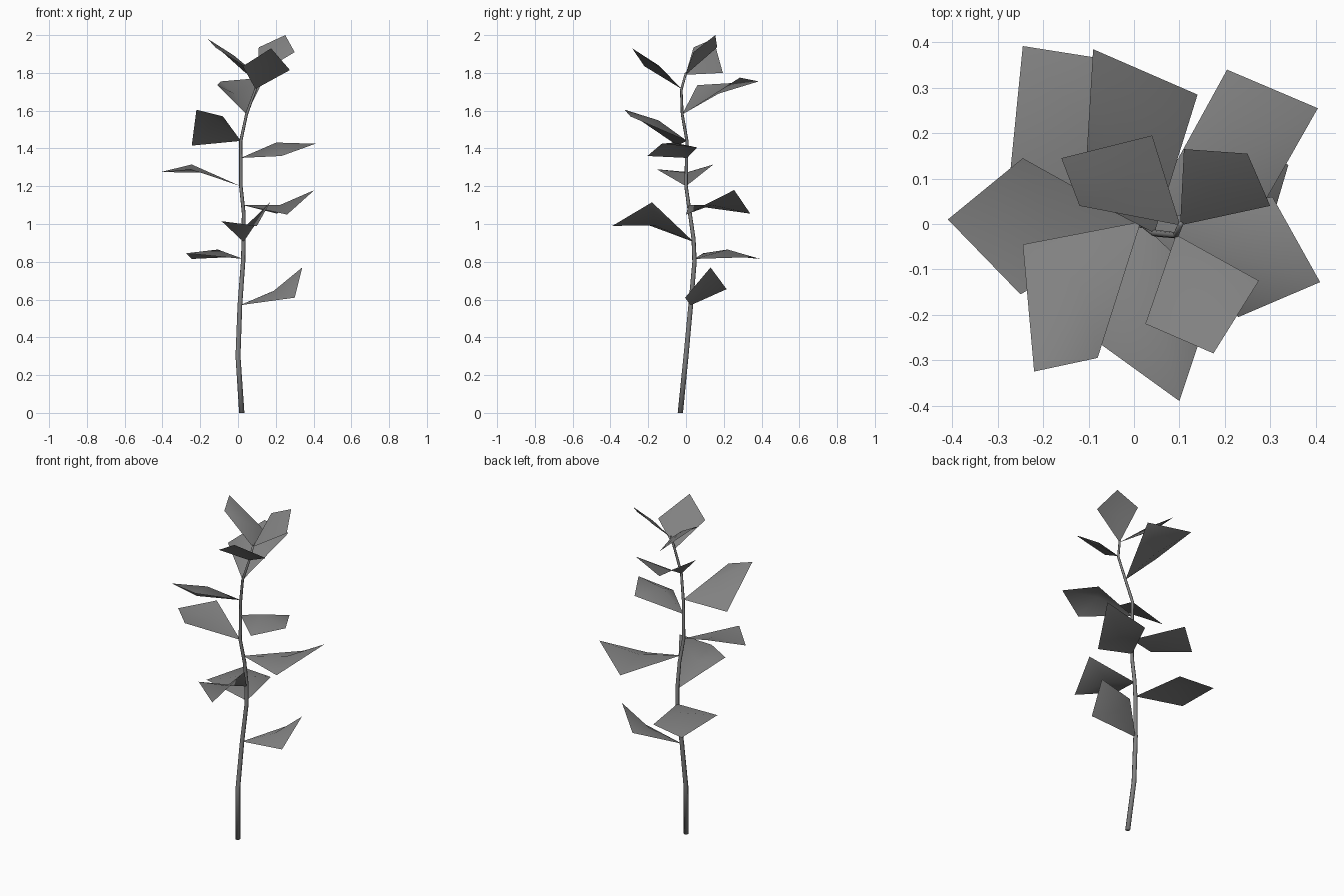
import bpy
import bmesh
from mathutils import Vector

cube = bpy.data.objects.get("Cube")
if cube:
    bpy.data.objects.remove(cube, do_unlink=True)


def make_material(name, color):
    material = bpy.data.materials.new(name)
    material.use_nodes = True
    material.diffuse_color = color
    shader = material.node_tree.nodes["Principled BSDF"]
    shader.inputs["Base Color"].default_value = color
    shader.inputs["Roughness"].default_value = 0.8
    return material


plant_grey = make_material("plant grey", (0.22, 0.22, 0.22, 1))

# Centre line of the stem, from the ground to the crown
STEM = [Vector(p) for p in (
    (.02, -.03, 0), (0, 0, .3), (.01, .025, .57), (.027, .045, .8),
    (.03, .04, .92), (.03, .02, 1.06), (.015, 0, 1.2), (.015, .005, 1.44),
    (.045, -.02, 1.58), (.092, -.025, 1.71), (.103, 0, 1.8))]


def stem_point(height):
    """Point on the stem's centre line at the given height."""
    for low, high in zip(STEM, STEM[1:]):
        if height <= high.z:
            return low.lerp(high, (height - low.z) / (high.z - low.z))
    return STEM[-1].copy()


def build_stem():
    """Thin tapering tube swept along the centre line."""
    sides, rings = 8, []
    bm = bmesh.new()
    for index, centre in enumerate(STEM):
        taper = index / (len(STEM) - 1)
        matrix_radius = 0.014 * (1 - taper) + 0.006 * taper
        before = STEM[max(index - 1, 0)]
        after = STEM[min(index + 1, len(STEM) - 1)]
        turn = Vector((0, 0, 1)).rotation_difference(after - before)
        if index == 0:
            turn.identity()
        ring = bmesh.ops.create_circle(bm, segments=sides, radius=matrix_radius)["verts"]
        for vert in ring:
            vert.co = centre + turn @ vert.co
        rings.append(ring)
    for lower, upper in zip(rings, rings[1:]):
        for k in range(sides):
            n = (k + 1) % sides
            bm.faces.new((lower[k], lower[n], upper[n], upper[k]))
    bm.faces.new(rings[0])
    bm.faces.new(rings[-1])
    bmesh.ops.recalc_face_normals(bm, faces=bm.faces)
    finish(bm, "stem")


def finish(bm, name):
    """Turn the bmesh into a smooth-shaded object."""
    for face in bm.faces:
        face.smooth = True
    mesh = bpy.data.meshes.new(name)
    bm.to_mesh(mesh)
    bm.free()
    mesh.materials.append(plant_grey)
    obj = bpy.data.objects.new(name, mesh)
    bpy.context.collection.objects.link(obj)


def build_leaf(name, height, side_a, tip, side_b, bend):
    """Four-cornered leaf on the stem, its middle pushed up or down by bend."""
    corners = [stem_point(height), Vector(side_a), Vector(tip), Vector(side_b)]
    normal = (corners[2] - corners[0]).cross(corners[3] - corners[1]).normalized()
    if normal.z < 0:
        corners[1], corners[3] = corners[3], corners[1]
        normal.negate()
    bm = bmesh.new()
    outer = [bm.verts.new(c) for c in corners]
    middle = bm.verts.new((corners[0] + corners[2]) / 2 + normal * bend)
    for k in range(4):
        bm.faces.new((outer[k], outer[(k + 1) % 4], middle))
    finish(bm, name)


build_stem()

# Lower leaves
build_leaf("lowest_leaf_left", .57, side_a=(.3, -.005, .61),
           tip=(.34, .13, .77), side_b=(.21, .215, .655), bend=-.03)
build_leaf("lower_leaf_back", .815, side_a=(-.275, .09, .845),
           tip=(-.245, .392, .815), side_b=(-.03, .358, .825), bend=.05)
build_leaf("lower_leaf_front", .905, side_a=(-.087, -.255, 1.015),
           tip=(.1, -.39, .99), side_b=(.17, -.18, 1.115), bend=.05)

# Middle leaves
build_leaf("middle_leaf_back", 1.1, side_a=(.26, 0, 1.05),
           tip=(.405, .255, 1.18), side_b=(.205, .34, 1.055), bend=-.04)
build_leaf("middle_leaf_right", 1.2, side_a=(-.245, .145, 1.315),
           tip=(-.41, .01, 1.275), side_b=(-.25, -.155, 1.29), bend=.035)
build_leaf("middle_leaf_left", 1.35, side_a=(.23, -.205, 1.36),
           tip=(.41, -.128, 1.425), side_b=(.305, .06, 1.405), bend=.045)
build_leaf("middle_leaf_front", 1.44, side_a=(-.245, -.045, 1.415),
           tip=(-.22, -.325, 1.605), side_b=(-.08, -.295, 1.57), bend=.03)

# Upper leaves
build_leaf("upper_leaf_back", 1.58, side_a=(-.11, .06, 1.735),
           tip=(-.09, .385, 1.755), side_b=(.14, .285, 1.775), bend=.025)
build_leaf("upper_leaf_front", 1.715, side_a=(.275, -.125, 1.815),
           tip=(.175, -.285, 1.93), side_b=(.025, -.22, 1.835), bend=.02)
build_leaf("crown_leaf_right", 1.79, side_a=(.04, .195, 1.8),
           tip=(-.16, .145, 1.98), side_b=(-.12, .04, 1.935), bend=.01)
build_leaf("crown_leaf_left", 1.79, side_a=(.11, .165, 1.935),
           tip=(.25, .155, 2), side_b=(.3, .04, 1.91), bend=.01)
